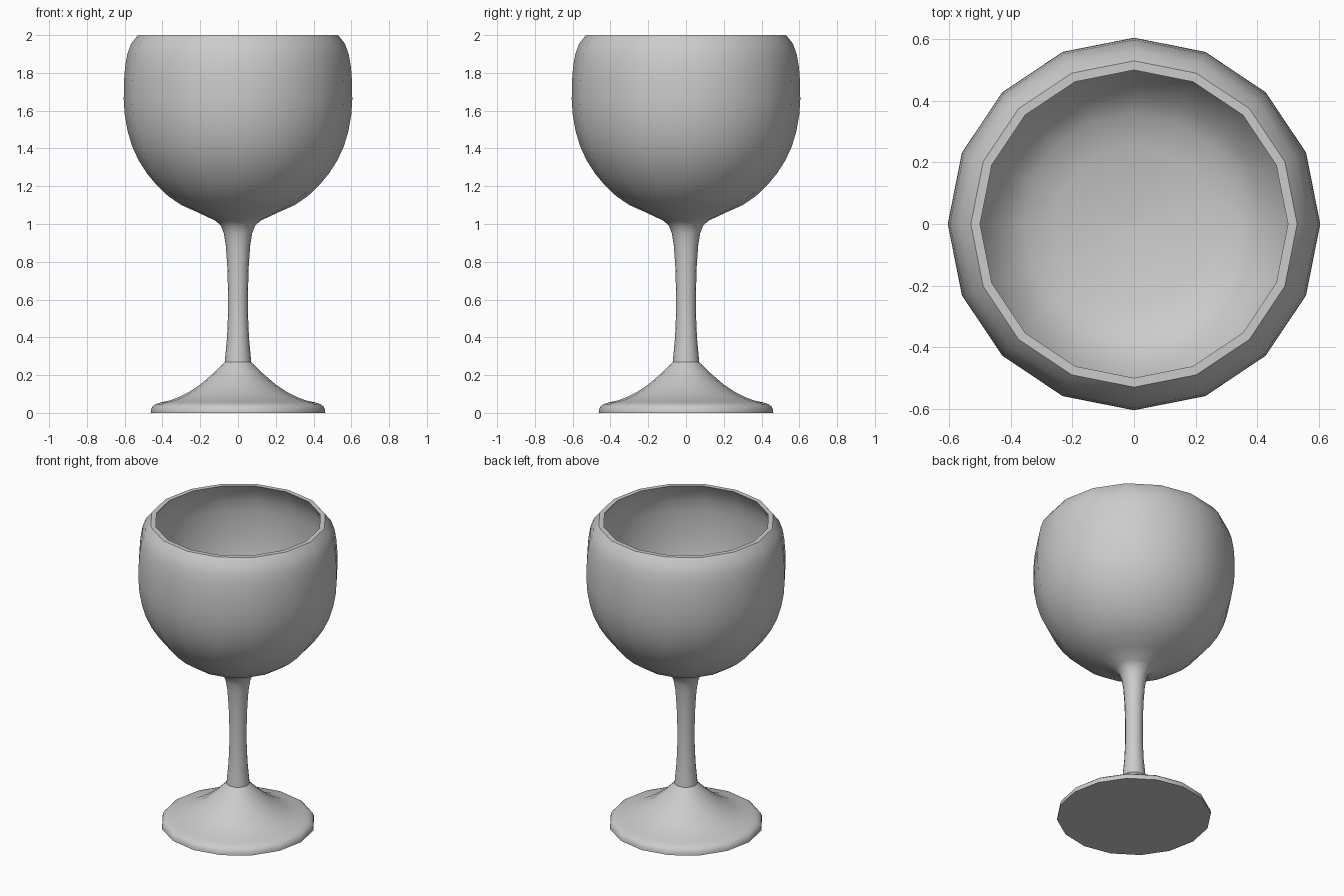
import bpy, bmesh, math

if "Cube" in bpy.data.objects:
    bpy.data.objects.remove(bpy.data.objects["Cube"])

SIDES = 16


def lathe(name, profile, cap_start=False, cap_end=False):
    """Revolve (radius, height) points around z into a 16-sided part."""
    bm = bmesh.new()
    rings = []
    for r, z in profile:
        rings.append([bm.verts.new((r * math.cos(2 * math.pi * i / SIDES),
                                    r * math.sin(2 * math.pi * i / SIDES), z))
                      for i in range(SIDES)])
    for low, high in zip(rings, rings[1:]):
        for i in range(SIDES):
            j = (i + 1) % SIDES
            bm.faces.new((low[i], low[j], high[j], high[i]))
    if cap_start:
        bm.faces.new(rings[0][::-1])
    if cap_end:
        bm.faces.new(rings[-1])
    mesh = bpy.data.meshes.new(name)
    bm.to_mesh(mesh)
    bm.free()
    obj = bpy.data.objects.new(name, mesh)
    bpy.context.collection.objects.link(obj)
    bpy.ops.object.select_all(action='DESELECT')
    obj.select_set(True)
    bpy.context.view_layer.objects.active = obj
    bpy.ops.object.shade_smooth_by_angle(angle=math.radians(31))
    return obj


# One continuous goblet: foot, stem, outer bowl, rim, inner bowl
foot = [(.462, 0), (.461, .018), (.453, .034), (.437, .046), (.41, .055),
        (.36, .066), (.31, .085), (.26, .11), (.20, .15), (.13, .21),
        (.07, .27)]
stem = [(.058, .40), (.053, .52), (.053, .65), (.057, .78), (.065, .89),
        (.075, .95), (.09, .99), (.118, 1.017)]
outer_bowl = [(.21, 1.06), (.30, 1.10), (.37, 1.148), (.43, 1.205),
              (.48, 1.265), (.525, 1.335), (.56, 1.41), (.584, 1.49),
              (.60, 1.58), (.605, 1.66), (.604, 1.75), (.598, 1.83),
              (.586, 1.90), (.566, 1.955), (.53, 2.0)]
inner_bowl = [(.50, 2.0), (.535, 1.945), (.561, 1.88), (.572, 1.80),
              (.575, 1.70), (.570, 1.58), (.55, 1.47), (.52, 1.38),
              (.475, 1.295), (.42, 1.225), (.36, 1.18), (.26, 1.15),
              (.13, 1.13), (.017, 1.12)]
lathe("goblet", foot + stem + outer_bowl + inner_bowl,
      cap_start=True, cap_end=True)
